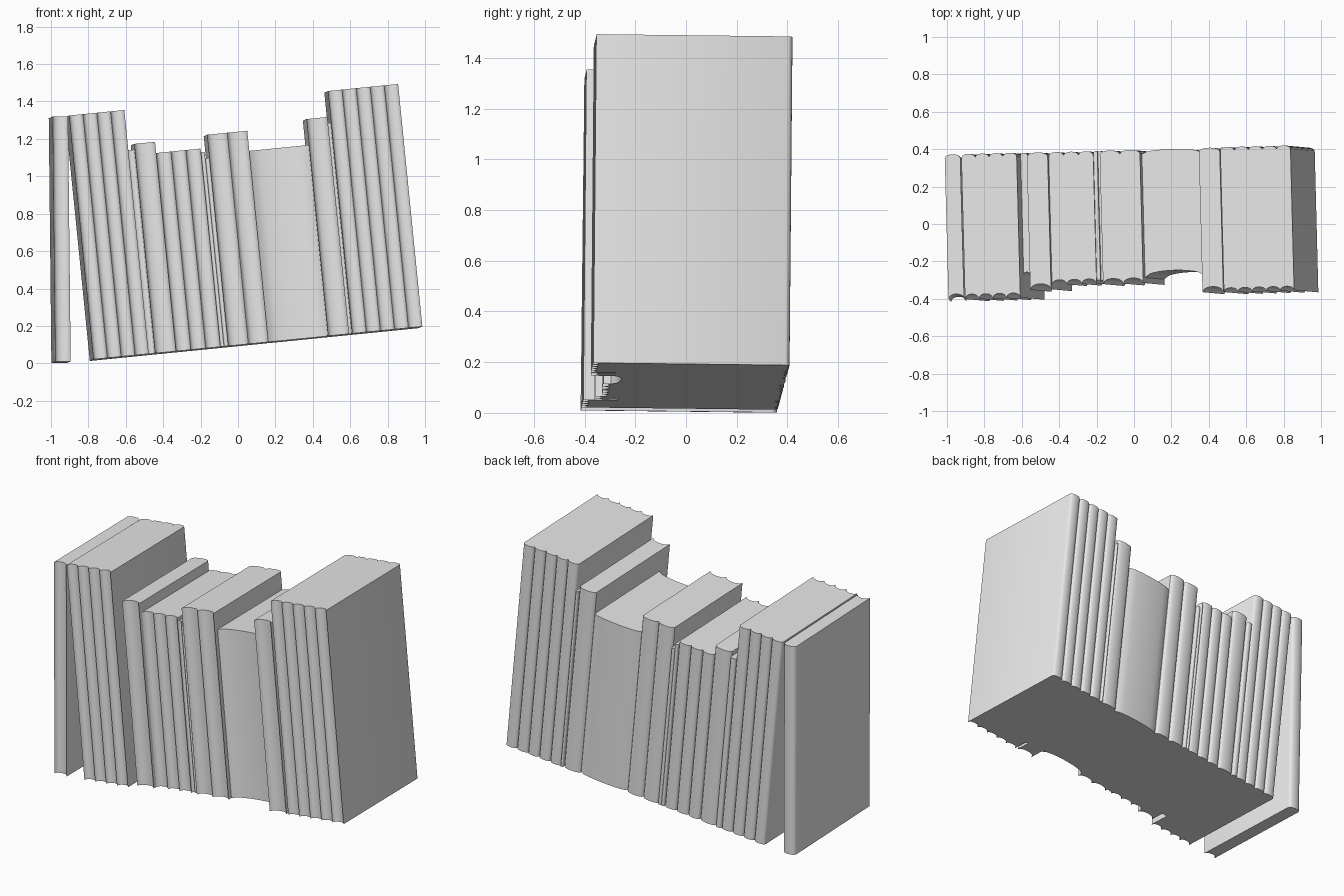
import bpy, bmesh, math
from mathutils import Matrix, Vector

cube = bpy.data.objects.get("Cube")
if cube:
    bpy.data.objects.remove(cube, do_unlink=True)

grey = bpy.data.materials.new("plain grey")
grey.use_nodes = True
grey.diffuse_color = (0.8, 0.8, 0.8, 1)
grey.node_tree.nodes["Principled BSDF"].inputs["Base Color"].default_value = (0.8, 0.8, 0.8, 1)

SPINE_Y = 0.383   # rounded spines line up along the back
STEPS = 12


def leaning(origin, lean):
    """Frame of a row of books: slight yaw and pitch, plus a sideways lean."""
    return (Matrix.Translation(Vector(origin)) @ Matrix.Rotation(0.027, 4, 'Z')
            @ Matrix.Rotation(-math.radians(lean), 4, 'Y')
            @ Matrix.Rotation(-0.0117, 4, 'X'))


def book(name, frame, left, width, height, front, front_sag, spine_sag):
    """Book block with a hollow fore-edge in front and a round spine behind."""
    def arc(base, sag):
        pts = []
        for i in range(STEPS + 1):
            t = i / STEPS
            pts.append((left + width * t, base + sag * math.sqrt(max(0, 1 - (2 * t - 1) ** 2))))
        return pts

    outline = arc(front, front_sag) + arc(SPINE_Y - spine_sag, spine_sag)[::-1]
    bm = bmesh.new()
    face = bm.faces.new([bm.verts.new((x, y, 0)) for x, y in outline])
    top = bmesh.ops.extrude_face_region(bm, geom=[face])["geom"]
    bmesh.ops.translate(bm, vec=(0, 0, height),
                        verts=[v for v in top if isinstance(v, bmesh.types.BMVert)])
    bmesh.ops.recalc_face_normals(bm, faces=bm.faces)
    mesh = bpy.data.meshes.new(name)
    bm.to_mesh(mesh)
    bm.free()
    mesh.materials.append(grey)
    obj = bpy.data.objects.new(name, mesh)
    bpy.context.collection.objects.link(obj)
    obj.matrix_world = frame
    bpy.ops.object.select_all(action='DESELECT')
    obj.select_set(True)
    bpy.context.view_layer.objects.active = obj
    bpy.ops.object.shade_smooth_by_angle(angle=math.radians(35))


# Nearly upright book at the left end
book("end_book", leaning((-0.988, -0.026, 0.005), 0.6), 0, 0.083, 1.31, -0.39, 0.025, 0.02)

# Leaning row: name, count, left, right, height, front, fore-edge sag, spine sag
row = leaning((-0.783, -0.021, 0.017), 5.7)
groups = [
    ("left_tall_book", 4, 0.0, 0.297, 1.31, -0.392, 0.025, 0.018),
    ("left_thin_book", 1, 0.297, 0.333, 1.095, -0.265, 0.01, 0.01),
    ("medium_book", 1, 0.333, 0.445, 1.125, -0.35, 0.03, 0.02),
    ("short_book", 3, 0.445, 0.684, 1.065, -0.325, 0.025, 0.018),
    ("thin_booklet", 1, 0.684, 0.704, 1.045, -0.315, 0.008, 0.008),
    ("small_booklet", 1, 0.704, 0.726, 1.012, -0.315, 0.008, 0.008),
    ("middle_book", 2, 0.726, 0.942, 1.135, -0.33, 0.028, 0.02),
    ("thick_book", 1, 0.942, 1.262, 1.027, -0.3, 0.035, 0.022),
    ("right_medium_book", 1, 1.262, 1.374, 1.165, -0.388, 0.028, 0.02),
    ("right_thin_book", 1, 1.374, 1.391, 1.134, -0.3, 0.008, 0.008),
    ("right_tall_book", 5, 1.391, 1.768, 1.303, -0.392, 0.022, 0.018),
]
for name, count, left, right, height, front, front_sag, spine_sag in groups:
    width = (right - left) / count
    for i in range(count):
        book(f"{name}_{i + 1}", row, left + i * width, width, height, front, front_sag, spine_sag)
